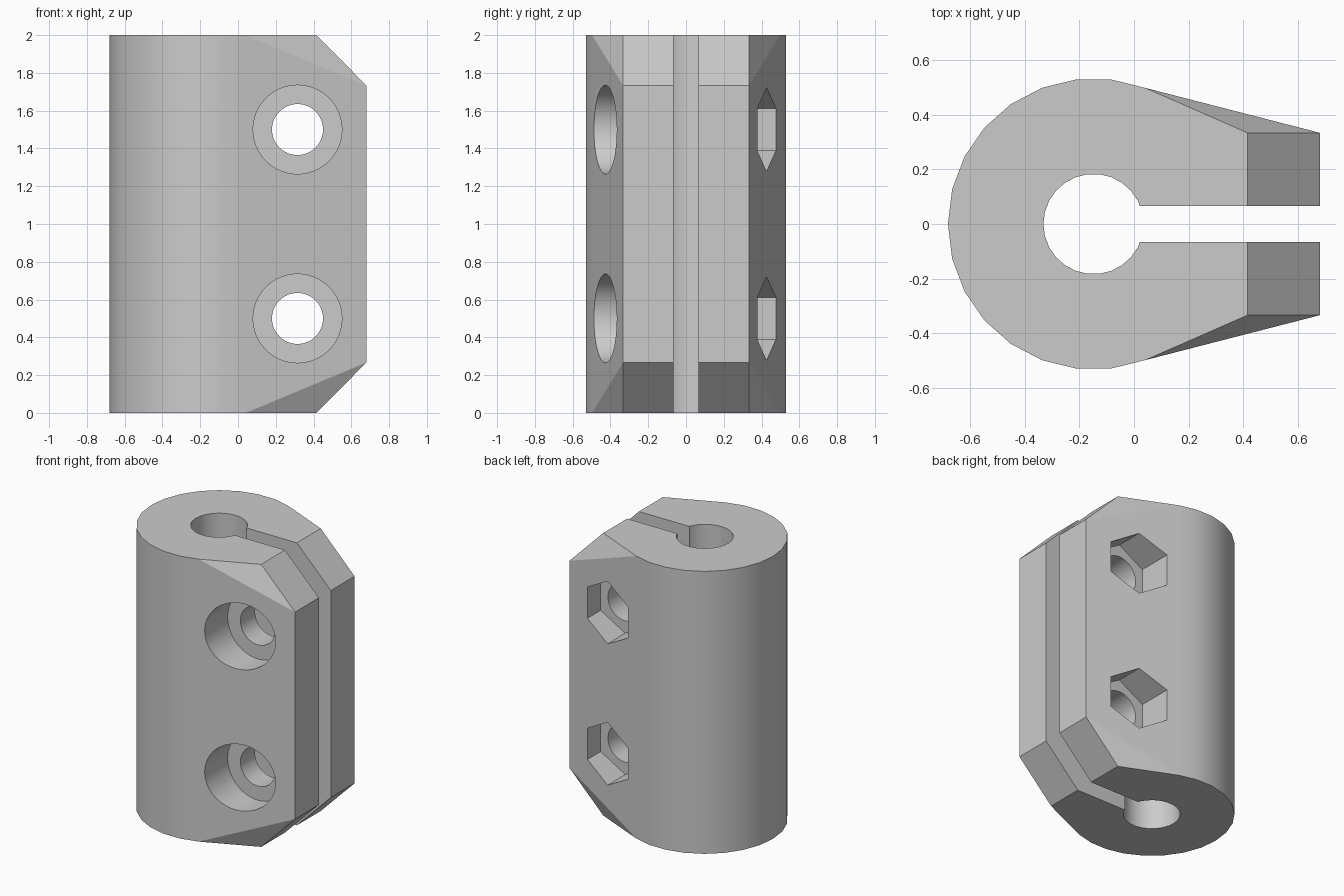
import bpy, bmesh
from math import radians, sin, cos, tau, pi
from mathutils import Matrix

cube = bpy.data.objects.get("Cube")
if cube:
    bpy.data.objects.remove(cube, do_unlink=True)

# Main dimensions
AXIS_X, BODY_R, BORE_R, HEIGHT = -0.148, 0.532, 0.183, 2.0
SIDES = 26
BOLT_X, BOLT_Z = 0.315, (0.5, 1.5)
SEAT_Y = 0.23

grey = bpy.data.materials.new("plain grey")
grey.use_nodes = True
GREY = (0.6, 0.6, 0.6, 1)
grey.diffuse_color = GREY
grey.node_tree.nodes["Principled BSDF"].inputs["Base Color"].default_value = GREY


def make_object(name, bm):
    bmesh.ops.recalc_face_normals(bm, faces=bm.faces)
    mesh = bpy.data.meshes.new(name)
    bm.to_mesh(mesh)
    bm.free()
    mesh.materials.append(grey)
    obj = bpy.data.objects.new(name, mesh)
    bpy.context.collection.objects.link(obj)
    return obj


def cut(target, cutter):
    cutter.hide_render = True
    bpy.context.view_layer.objects.active = target
    mod = target.modifiers.new("cut", 'BOOLEAN')
    mod.operation, mod.solver, mod.object = 'DIFFERENCE', 'EXACT', cutter
    bpy.ops.object.modifier_apply(modifier=mod.name)
    bpy.data.objects.remove(cutter, do_unlink=True)


def prism(name, sides, radius, length, matrix):
    bm = bmesh.new()
    bmesh.ops.create_cone(bm, cap_ends=True, segments=sides, radius1=radius,
                          radius2=radius, depth=length, matrix=matrix)
    return make_object(name, bm)


def bolt_cutter(name, sides, radius, y0, y1, z):
    # Prism along y with a vertex pointing up
    place = Matrix.Translation((BOLT_X, (y0 + y1) / 2, z)) @ Matrix.Rotation(radians(90), 4, 'X')
    return prism(name, sides, radius, y1 - y0, place)


# Clamp body: round barrel hulled with two chamfered jaws
bm = bmesh.new()
for z in (0, HEIGHT):
    for i in range(SIDES):
        a = pi + tau * i / SIDES
        bm.verts.new((AXIS_X + BODY_R * cos(a), BODY_R * sin(a), z))
for y in (-0.333, 0.333):
    for x, inset in ((0.415, 0), (0.68, 0.267)):
        for z in (inset, HEIGHT - inset):
            bm.verts.new((x, y, z))
hull = bmesh.ops.convex_hull(bm, input=bm.verts)
loose = {v for v in hull["geom_interior"] if isinstance(v, bmesh.types.BMVert)}
bmesh.ops.delete(bm, geom=list(loose), context='VERTS')
bmesh.ops.dissolve_limit(bm, angle_limit=radians(0.5), verts=bm.verts, edges=bm.edges)
body = make_object("clamp_body", bm)

# Shaft bore and clamping slot
cut(body, prism("bore_cutter", SIDES, BORE_R, 3,
                Matrix.Translation((AXIS_X, 0, 1)) @ Matrix.Rotation(pi / 2, 4, 'Z')))
bm = bmesh.new()
bmesh.ops.create_cube(bm, size=1, matrix=Matrix.Translation((AXIS_X + 0.6, 0, 1))
                      @ Matrix.Diagonal((1.2, 0.133, 3, 1)))
cut(body, make_object("slot_cutter", bm))

# Bolt holes, round head recesses at the front, hex nut pockets at the back
for z in BOLT_Z:
    cut(body, bolt_cutter("bolt_hole_cutter", 64, 0.135, -1, 1, z))
    cut(body, bolt_cutter("head_recess_cutter", 64, 0.235, -1, -SEAT_Y, z))
    cut(body, bolt_cutter("nut_pocket_cutter", 6, 0.222, SEAT_Y, 1, z))

# Smooth the round walls, keep the machined edges crisp
bpy.ops.object.select_all(action='DESELECT')
body.select_set(True)
bpy.context.view_layer.objects.active = body
bpy.ops.object.shade_smooth_by_angle(angle=radians(20))
